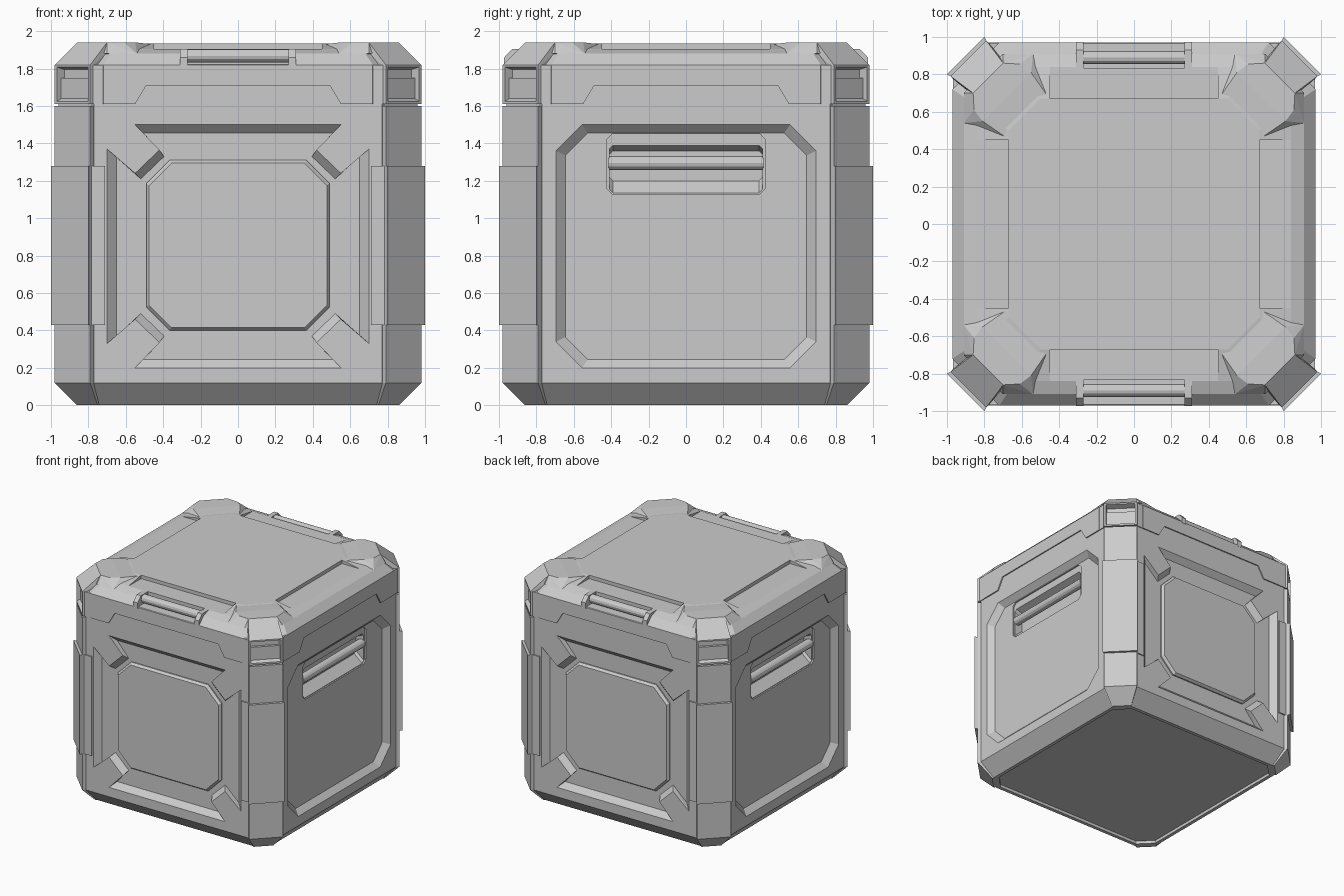
import bpy, bmesh
from math import pi, sqrt
from mathutils import Matrix, Vector

if "Cube" in bpy.data.objects:
    bpy.data.objects.remove(bpy.data.objects["Cube"])


def make(name, bm, angle=0.0):
    bmesh.ops.transform(bm, matrix=Matrix.Rotation(angle, 4, 'Z'), verts=bm.verts)
    bmesh.ops.recalc_face_normals(bm, faces=bm.faces)
    me = bpy.data.meshes.new(name)
    bm.to_mesh(me)
    bm.free()
    ob = bpy.data.objects.new(name, me)
    bpy.context.collection.objects.link(ob)
    return ob


def loft(name, rings, angle=0.0):
    """Skin a stack of equal-length 3D rings and cap both ends."""
    bm = bmesh.new()
    vr = [[bm.verts.new(p) for p in r] for r in rings]
    n = len(vr[0])
    for a, b in zip(vr, vr[1:]):
        for i in range(n):
            j = (i + 1) % n
            bm.faces.new((a[i], a[j], b[j], b[i]))
    bm.faces.new(vr[0])
    bm.faces.new(vr[-1])
    return make(name, bm, angle)


def on_side(pts, d):
    """Outline (across, height) placed on the front side at distance d."""
    return [(u, -d, v) for u, v in pts]


def side_loft(name, layers, angle):
    return loft(name, [on_side(p, d) for p, d in layers], angle)


def at_z(pts, z):
    return [(x, y, z) for x, y in pts]


def octagon(a, c):
    return [(c, -a), (a, -c), (a, c), (c, a), (-c, a), (-a, c), (-a, -c), (-c, -a)]


def panel(w, z0, z1, ch):
    """Chamfered rectangle outline."""
    return [(w - ch, z0), (w, z0 + ch), (w, z1 - ch), (w - ch, z1),
            (ch - w, z1), (-w, z1 - ch), (-w, z0 + ch), (ch - w, z0)]


def rect(w, z0, z1):
    return [(-w, z0), (w, z0), (w, z1), (-w, z1)]


def four_way(q, zc):
    """Repeat a top-right outline quarter around the panel centre."""
    r = q[::-1]
    return ([(u, zc + v) for u, v in q] + [(u, zc - v) for u, v in r]
            + [(-u, zc - v) for u, v in q] + [(-u, zc + v) for u, v in r])


def cut(ob, cutter):
    m = ob.modifiers.new("cut", 'BOOLEAN')
    m.operation, m.solver, m.object = 'DIFFERENCE', 'EXACT', cutter
    bpy.context.view_layer.objects.active = ob
    bpy.ops.object.modifier_apply(modifier=m.name)
    bpy.data.objects.remove(cutter)


def mirror(ob):
    m = ob.modifiers.new("mirror", 'MIRROR')
    m.use_axis = (True, True, False)
    m.use_clip = m.use_mirror_merge = False


def bar(name, r, half, d, z, angle):
    bm = bmesh.new()
    mat = Matrix.Translation((0, -d, z)) @ Matrix.Rotation(pi / 2, 4, 'Y')
    bmesh.ops.create_cone(bm, cap_ends=True, segments=12, radius1=r, radius2=r,
                          depth=2 * half, matrix=mat)
    make(name, bm, angle)


def hull(name, pts):
    """Convex block from points, each also reflected across the corner diagonal."""
    bm = bmesh.new()
    for x, y, z in pts:
        bm.verts.new((x, y, z))
        if x != y:
            bm.verts.new((y, x, z))
    res = bmesh.ops.convex_hull(bm, input=bm.verts)
    loose = [v for v in bm.verts if not v.link_faces]
    bmesh.ops.delete(bm, geom=loose, context='VERTS')
    ob = make(name, bm)
    mirror(ob)


FACE, FLOOR = 0.96, 0.915
ENDS, SIDES = (0, pi), (pi / 2, -pi / 2)

# Main body with chamfered foot and recessed underside
body = loft("body", [at_z(octagon(a, c), z) for a, c, z in (
    (.82, .71, .025), (.82, .71, 0), (.85, .74, 0), (FACE, .77, .12), (FACE, .77, 1.75))])

# Front and back recess, interrupted by four diagonal arms
outer = four_way([(.55, .65), (.42, .515), (.55, .39), (.70, .52)], .85)
inner = four_way([(.505, .605), (.395, .48), (.52, .36), (.65, .48)], .85)
plate = panel(.49, .40, 1.31, .125)
plate_top = panel(.475, .415, 1.295, .12)
for a in ENDS:
    cut(body, side_loft("cutter", [(outer, 1.1), (outer, FACE), (inner, FLOOR)], a))
    side_loft("centre_plate", [(plate, .90), (plate, .925), (plate_top, .945)], a)

# Side recess with hand grip pocket
outer = panel(.695, .20, 1.50, .14)
inner = panel(.645, .245, 1.455, .12)
frame = panel(.425, 1.13, 1.45, .03)
grip_out, grip_in = panel(.41, 1.135, 1.39, .02), panel(.41, 1.20, 1.36, .02)
for a in SIDES:
    cut(body, side_loft("cutter", [(outer, 1.1), (outer, FACE), (inner, FLOOR)], a))
    cut(body, side_loft("cutter", [(frame, .95), (frame, .903)], a))
    cut(body, side_loft("cutter", [(grip_out, .95), (grip_out, .903), (grip_in, .83)], a))
    bar("side_grip", .037, .415, .88, 1.295, a)

# Lid with arched lower edge, stepped rim and shallow top notches
lid = loft("lid", [at_z(octagon(a, c), z) for a, c, z in (
    (.97, .72, 1.61), (.97, .72, 1.82), (.91, .68, 1.88), (.84, .63, 1.905), (.67, .50, 1.935))])
arch = [(-.556, 1.60), (.556, 1.60), (.49, 1.71), (-.49, 1.71)]
for a in ENDS + SIDES:
    cut(lid, side_loft("cutter", [(arch, 1.1), (arch, .955)], a))
    slot = rect(.45, 1.905, 2.1)
    cut(lid, side_loft("cutter", [(slot, .845), (slot, .67)], a))

# Lid handles, front and back
for a in ENDS:
    well = rect(.31, 1.825, 2.1)
    cut(lid, side_loft("cutter", [(well, 1.1), (well, .835)], a))
    prof = [(.83, 1.81), (.972, 1.81), (.972, 1.86), (.93, 1.905), (.83, 1.905)]
    for x0, x1 in ((-.31, -.27), (.27, .31)):
        loft("handle_bracket", [[(x, -d, z) for d, z in prof] for x in (x0, x1)], a)
    bar("lid_handle", .035, .28, .89, 1.868, a)

# Corner posts, tapered at the foot
sec = [(.98, .79), (.79, .98), (.77, .955), (.955, .77)]
foot = [(.86, .75), (.75, .86), (.735, .84), (.84, .735)]
mirror(loft("corner_post", [at_z(foot, 0), at_z(sec, .12), at_z(sec, 1.60)]))

# Corner pads wrapping onto front and back
sec = [(1, .80), (.80, 1), (.785, .97), (.71, .97), (.71, .95), (.95, .785), (.97, .785)]
mirror(loft("corner_pad", [at_z(sec, .43), at_z(sec, 1.28)]))

# Lid corners with square pockets
sec = [(.98, .79), (.79, .98), (.775, .968), (.69, .968), (.60, .72),
       (.72, .60), (.968, .69), (.968, .775)]
corner = loft("lid_corner", [at_z(sec, 1.61), at_z(sec, 1.82)])
face = 1.77 / sqrt(2)
pocket, pocket_in = rect(.118, 1.625, 1.808), rect(.112, 1.65, 1.795)
cut(corner, side_loft("cutter", [(pocket, 1.4), (pocket, face), (pocket_in, face - .05)], 3 * pi / 4))
mirror(corner)

# Raised caps on the lid corners: outer ramp and inner wedge
hull("corner_ramp", [(.98, .79, 1.82), (.96, .77, 1.82), (.86, .70, 1.94),
                     (.80, .64, 1.94), (.80, .64, 1.82)])
hull("corner_cap", [(.86, .70, 1.94), (.855, .61, 1.94), (.81, .55, 1.94),
                    (.91, .70, 1.88), (.91, .54, 1.88), (.68, .46, 1.93), (.70, .50, 1.86)])
